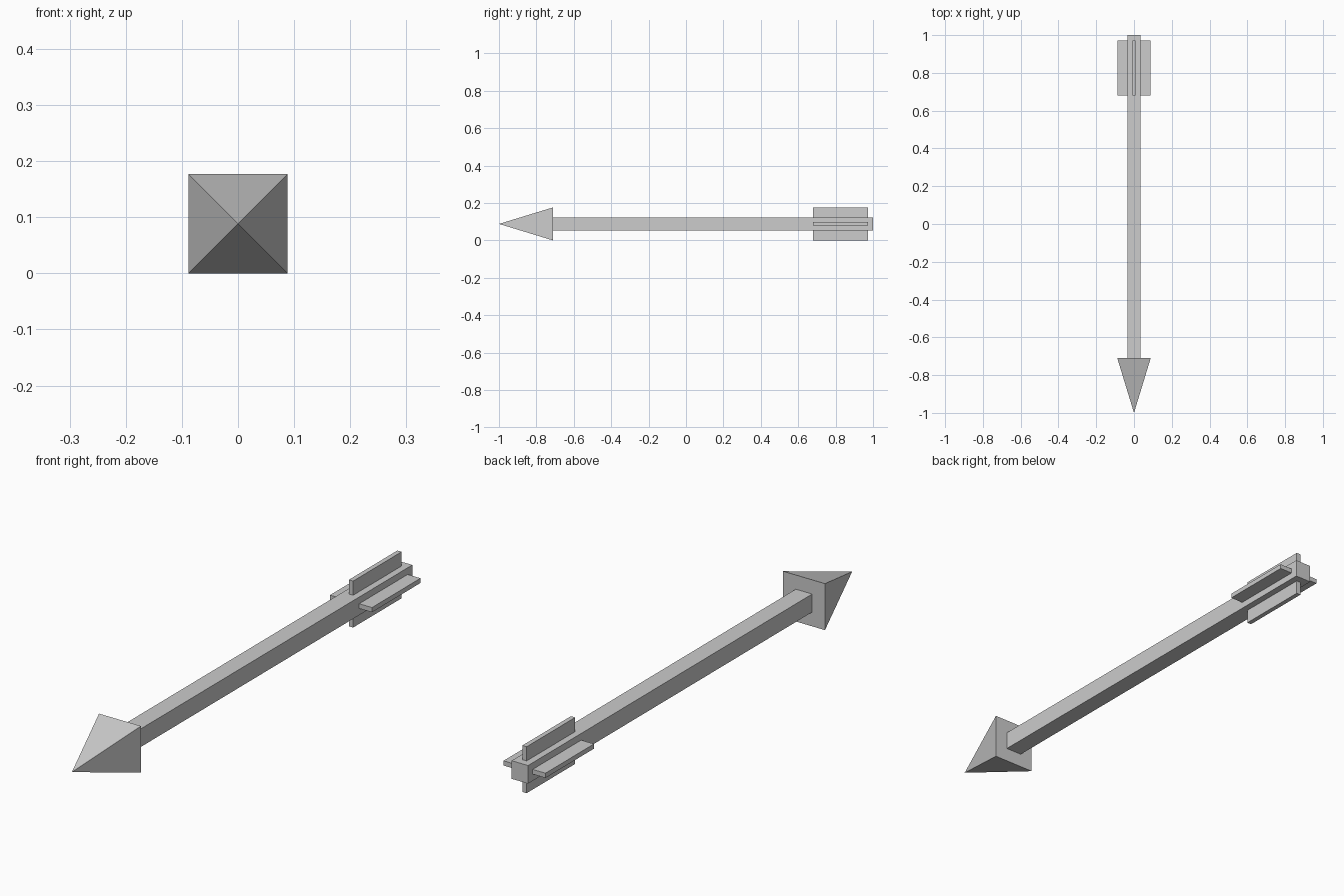
import bpy
import math

if "Cube" in bpy.data.objects:
    bpy.data.objects.remove(bpy.data.objects["Cube"])

MID = 0.0885        # height of the arrow's axis, also the head's half width
SHAFT = 0.0345      # half width of the shaft

grey = bpy.data.materials.new("light_grey")
grey.diffuse_color = (0.604, 0.604, 0.604, 1)
grey.use_nodes = True
grey.node_tree.nodes["Principled BSDF"].inputs["Base Color"].default_value = grey.diffuse_color


def box(name, lo, hi):
    """Axis-aligned box between two corners."""
    bpy.ops.mesh.primitive_cube_add(
        size=1, location=[(a + b) / 2 for a, b in zip(lo, hi)])
    ob = bpy.context.object
    ob.name = name
    ob.scale = [b - a for a, b in zip(lo, hi)]
    bpy.ops.object.transform_apply(location=False, rotation=False, scale=True)
    ob.data.materials.append(grey)
    return ob


# Square shaft
box("shaft", (-SHAFT, -0.71, MID - SHAFT), (SHAFT, 1.0, MID + SHAFT))

# Four-sided pyramid head pointing to the front
bpy.ops.mesh.primitive_cone_add(vertices=4, radius1=MID * math.sqrt(2), radius2=0, depth=0.29)
head = bpy.context.object
head.name = "arrow_head"
head.rotation_euler = (0, 0, math.pi / 4)
bpy.ops.object.transform_apply(rotation=True)
head.rotation_euler = (math.pi / 2, 0, 0)
head.location = (0, -0.855, MID)
head.data.materials.append(grey)

# Four thin fins around the tail
for i, side in enumerate(("right", "top", "left", "bottom")):
    fin = box("fin_" + side, (SHAFT - 0.002, 0.68, -0.009), (MID, 0.972, 0.009))
    bpy.context.scene.cursor.location = (0, 0, 0)
    bpy.ops.object.origin_set(type='ORIGIN_CURSOR')
    fin.rotation_euler = (0, -i * math.pi / 2, 0)
    fin.location = (0, 0, MID)
